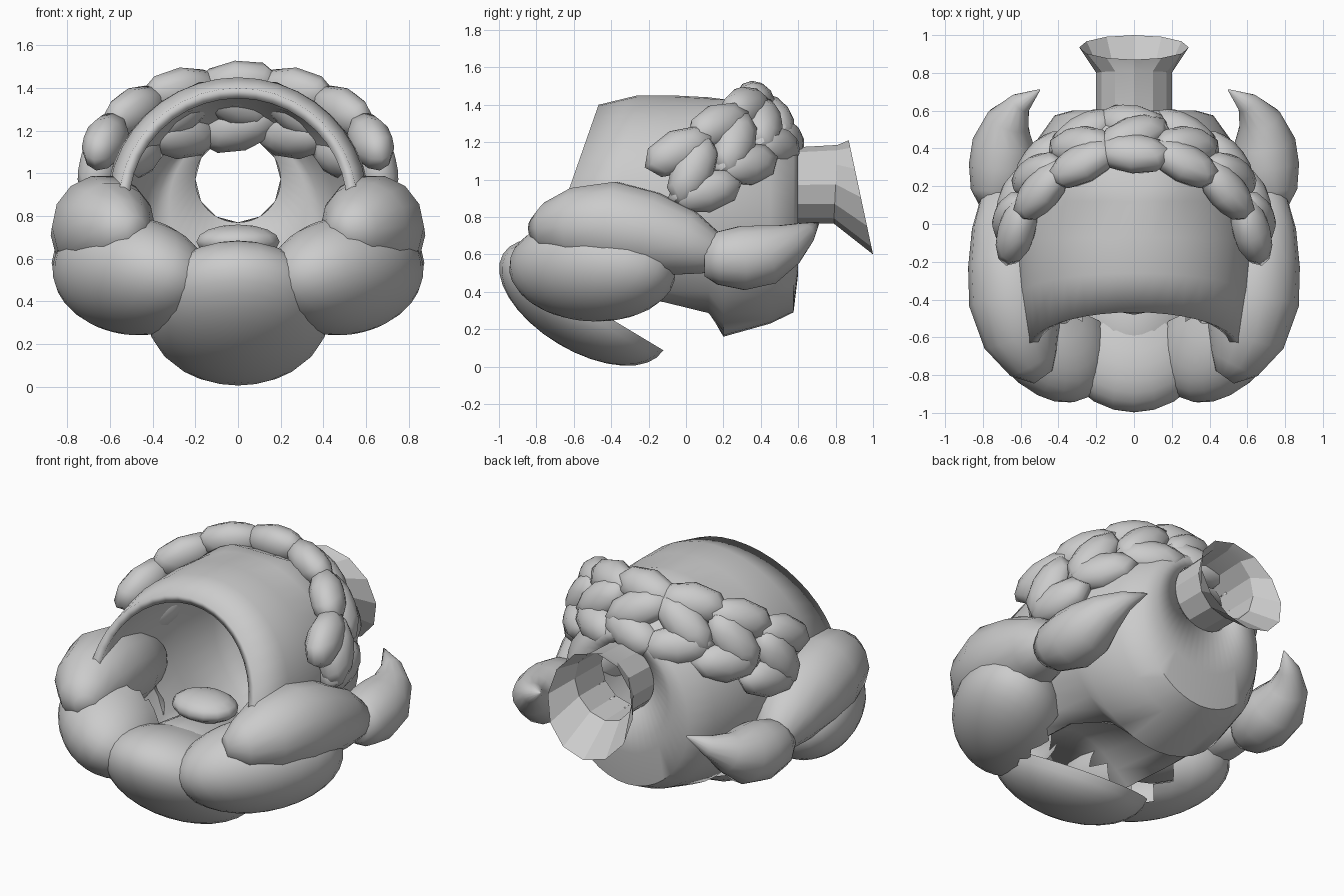
import bpy, bmesh, math
from mathutils import Vector, Matrix

if "Cube" in bpy.data.objects:
    bpy.data.objects.remove(bpy.data.objects["Cube"])


def finish(bm, name, angle=50):
    bmesh.ops.recalc_face_normals(bm, faces=bm.faces)
    me = bpy.data.meshes.new(name)
    bm.to_mesh(me)
    bm.free()
    ob = bpy.data.objects.new(name, me)
    bpy.context.collection.objects.link(ob)
    bpy.ops.object.select_all(action='DESELECT')
    ob.select_set(True)
    bpy.context.view_layer.objects.active = ob
    bpy.ops.object.shade_smooth_by_angle(angle=math.radians(angle))
    return ob


def loft(name, rings, caps=False, angle=50):
    """Bridge a list of point loops that all have the same count."""
    bm = bmesh.new()
    loops = [[bm.verts.new(p) for p in r] for r in rings]
    n = len(loops[0])
    for a, b in zip(loops, loops[1:]):
        for i in range(n):
            j = (i + 1) % n
            bm.faces.new((a[i], a[j], b[j], b[i]))
    if caps:
        bm.faces.new(loops[0])
        bm.faces.new(loops[-1])
    return finish(bm, name, angle)


def ring(c, u, v, n):
    c, u, v = Vector(c), Vector(u), Vector(v)
    return [c + u * math.cos(2 * math.pi * i / n) + v * math.sin(2 * math.pi * i / n) for i in range(n)]


def ellipsoid(name, c, r, rot=None, seg=20, rows=12, cut=None):
    """Ellipsoid; faces whose centre satisfies cut are removed to leave a shell."""
    bm = bmesh.new()
    m = Matrix.Translation(c) @ (rot or Matrix()) @ Matrix.Diagonal((*r, 1))
    bmesh.ops.create_uvsphere(bm, u_segments=seg, v_segments=rows, radius=1, matrix=m)
    if cut:
        gone = [f for f in bm.faces if cut(f.calc_center_median())]
        bmesh.ops.delete(bm, geom=gone, context='FACES')
    return finish(bm, name, 70)


def spindle(name, path, side, n=14):
    """Round roll along a path of (x, y, z, radius), mirrored by side."""
    pts = [Vector((side * x, y, z)) for x, y, z, r in path]
    rings = []
    for i, p in enumerate(pts):
        t = (pts[min(i + 1, len(pts) - 1)] - pts[max(i - 1, 0)]).normalized()
        u = t.cross(Vector((0, 0, 1))).normalized()
        v = u.cross(t)
        rings.append(ring(p, u * path[i][3], v * path[i][3], n))
    return loft(name, rings, True, 70)


# Hollow head shell: rings around the y axis
# (y, centre z, half width, half height, slant, floor height)
shell = []
for y, zc, rx, rz, slant, floor in [
        (.60, .97, .20, .20, 0, 0), (.60, .86, .33, .36, 0, 0), (.575, .77, .42, .48, 0, 0),
        (.45, .78, .51, .55, 0, 0), (.20, .81, .58, .65, 0, 0), (.12, .83, .60, .61, 0, .3),
        (-.10, .84, .62, .61, .05, .54), (-.38, .85, .61, .60, .2, .6), (-.66, .85, .56, .55, .35, .6)]:
    loop = ring((0, y, zc), (rx, 0, 0), (0, 0, rz), 40)
    for i, p in enumerate(loop):
        p.y += slant * (p.z - zc)
        # Under the chin the floor arches up between the two sides
        if p.z < floor:
            k = max(0, 1 - (p.x / .42) ** 2)
            p.z = max(p.z, .25 + (floor - .25) * k)
    shell.append(loop)
    if y == .20:
        for p in loop:
            p.z = min(p.z, 1.43)
ob = loft("head_shell", shell)
mod = ob.modifiers.new("thickness", 'SOLIDIFY')
mod.thickness = .05
mod.offset = -1

# Flared tube at the back
loft("back_tube", [
    ring((0, .54, .97), (.2, 0, 0), (0, 0, .2), 12),
    ring((0, .80, .975), (.2, 0, 0), (0, .01, .21), 12),
    ring((0, .935, .905), (.29, 0, 0), (0, -.065, .305), 12)], angle=20)

# Central beard lobe, open behind, and small inner pad
ellipsoid("beard_centre", (0, -.55, .345), (.43, .5, .26), Matrix.Rotation(math.radians(-31), 4, 'X'),
          24, 16, lambda p: p.y > -.55 and p.z > .345 - .6 * (p.y + .54))
ellipsoid("inner_pad", (0, -.32, .68), (.2, .16, .08), seg=14, rows=8)

# Side lobes, cheek rolls and curled tips
for side in (1, -1):
    tilt = Matrix.Rotation(math.radians(-32 * side), 4, 'Z') @ Matrix.Rotation(math.radians(-25 * side), 4, 'Y')
    ellipsoid("beard_side", (side * .5, -.5, .52), (.32, .49, .27), tilt, 24, 16,
              lambda p: abs(p.x) < .42 and p.y > -.5)
    spindle("cheek_roll", [(.48, -.81, .74, .06), (.53, -.74, .74, .14), (.59, -.6, .75, .21),
                           (.63, -.4, .75, .245), (.65, -.2, .71, .23), (.68, 0, .66, .18),
                           (.70, .13, .61, .12), (.71, .2, .59, .05)], side)
    spindle("curl_tip", [(.72, .1, .58, .1), (.72, .17, .58, .145), (.70, .3, .58, .175),
                         (.69, .43, .6, .165), (.665, .55, .655, .115), (.6, .64, .715, .06),
                         (.5, .71, .77, .004)], side)


# Plaited band over the crown: three rows of plump strands in a herringbone
def band(a):
    return Vector((.64 * math.sin(a), -.13 + .57 * math.cos(a), .94 + .37 * math.cos(a)))


across = Vector((0, -.6, .8))
for row, count, tilt in ((1, 7, 8), (0, 7, -30), (-1, 7, 20)):
    for k in range(count):
        a = math.radians(86) * (2 * (k + .5) / count - 1)
        flip = 1 if a >= 0 else -1
        t = (band(a + .02) - band(a - .02)).normalized()
        w = (across - t * across.dot(t)).normalized()
        n = t.cross(w).normalized()
        if n.dot(Vector((math.sin(a), .7, .5))) < 0:
            n = -n
        ang = math.radians(tilt * flip)
        long = t * math.cos(ang) + w * math.sin(ang)
        wide = n.cross(long)
        rot = Matrix((long, wide, n)).transposed().to_4x4()
        pos = band(a) + w * row * .125 + n * (.03 if row == 0 else .01)
        ellipsoid("plait_strand", pos, (.21, .12, .10), rot, 8, 6)
